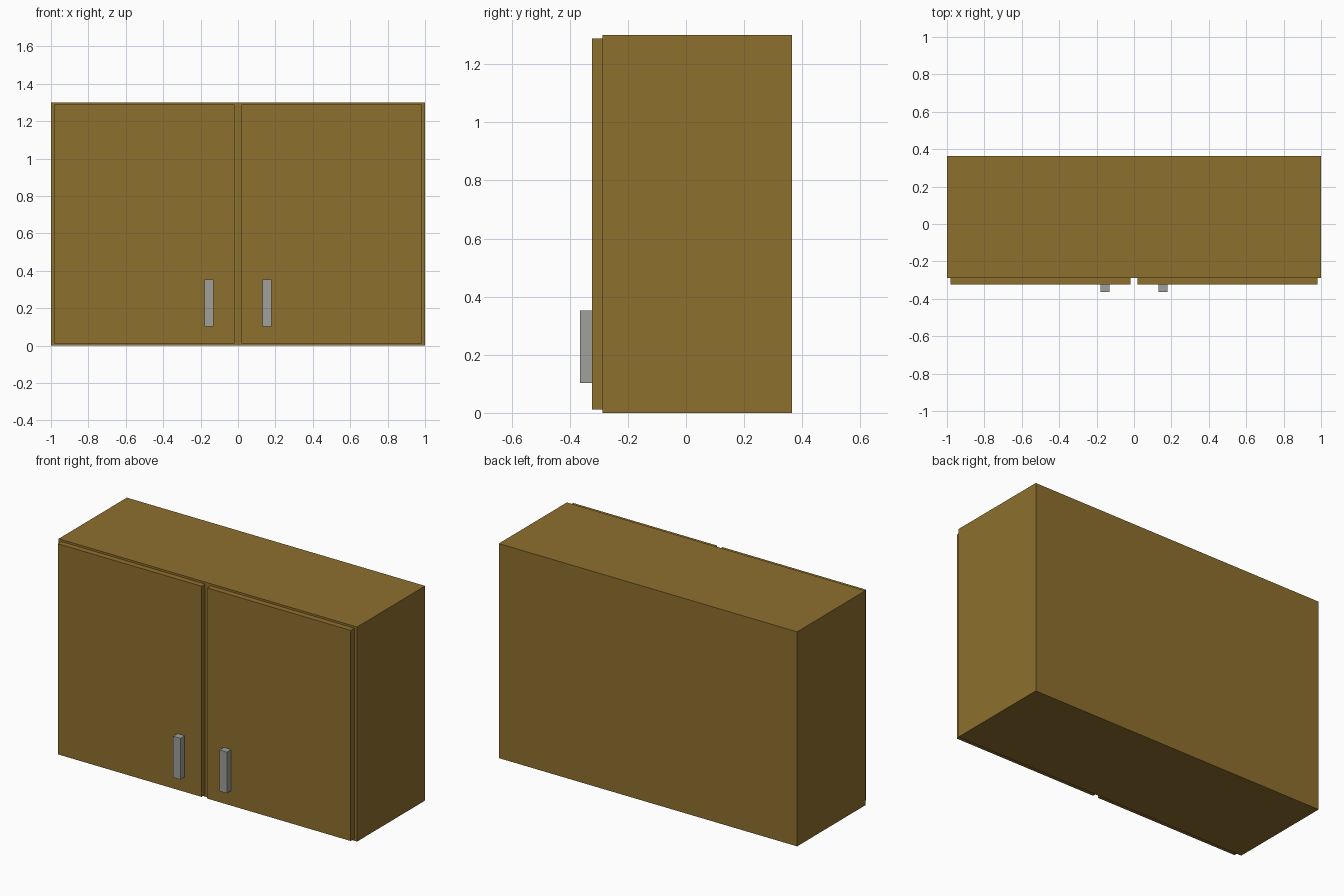
import bpy

if "Cube" in bpy.data.objects:
    bpy.data.objects.remove(bpy.data.objects["Cube"])


def material(name, rgb):
    m = bpy.data.materials.new(name)
    m.diffuse_color = (*rgb, 1)
    m.use_nodes = True
    m.node_tree.nodes["Principled BSDF"].inputs["Base Color"].default_value = m.diffuse_color
    return m


wood = material("brown wood", (0.27, 0.16, 0.027))
metal = material("grey metal", (0.35, 0.35, 0.33))


def box(name, x, y, z, mat):
    """Axis-aligned box from (min, max) ranges."""
    bpy.ops.mesh.primitive_cube_add(size=1, location=[sum(r) / 2 for r in (x, y, z)])
    ob = bpy.context.object
    ob.name = name
    ob.scale = [r[1] - r[0] for r in (x, y, z)]
    bpy.ops.object.transform_apply(location=True, rotation=False, scale=True)
    ob.data.materials.append(mat)
    return ob


# cabinet carcass
box("cabinet_body", (-1, 1), (-0.288, 0.364), (0, 1.3), wood)

# a door and its handle on each side
for side, s in (("left", -1), ("right", 1)):
    def span(a, b):
        return tuple(sorted((s * a, s * b)))
    box(side + "_door", span(0.018, 0.982), (-0.323, -0.288), (0.012, 1.288), wood)
    box(side + "_handle", span(0.131, 0.18), (-0.364, -0.323), (0.102, 0.352), metal)
